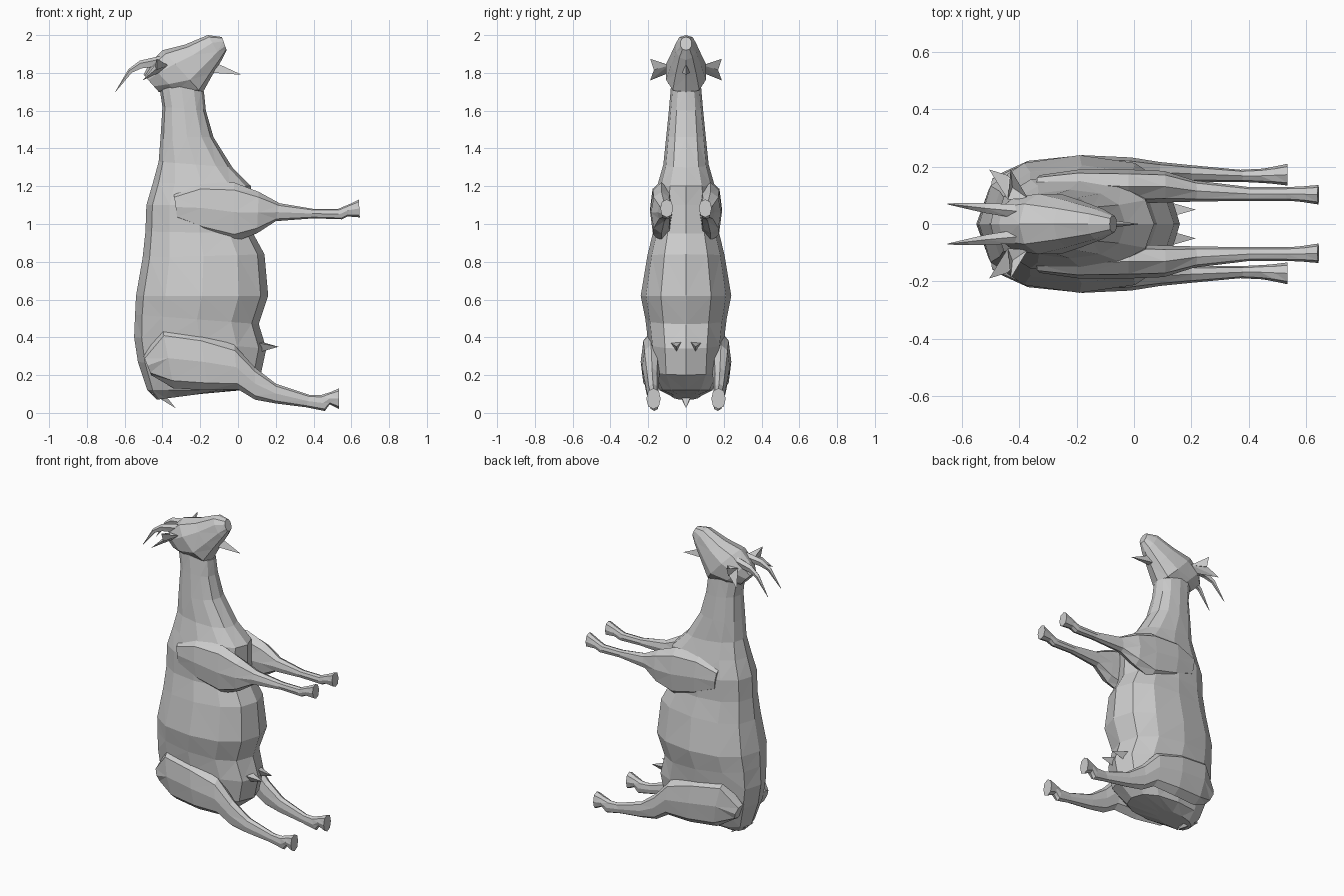
import bpy, bmesh, math
from mathutils import Vector

coat = bpy.data.materials.new("light_grey_coat")
coat.diffuse_color = (0.6, 0.6, 0.6, 1)


def finish(name, bm):
    bmesh.ops.triangulate(bm, faces=bm.faces[:], quad_method='SHORT_EDGE')
    bmesh.ops.recalc_face_normals(bm, faces=bm.faces[:])
    me = bpy.data.meshes.new(name)
    bm.to_mesh(me)
    bm.free()
    me.materials.append(coat)
    ob = bpy.data.objects.new(name, me)
    bpy.context.collection.objects.link(ob)
    return ob


def loft(name, stations, n=8, power=0.85):
    """Skin rings; station = (ax, az, bx, bz, y_centre, half_width)."""
    bm = bmesh.new()
    rings = []
    for ax, az, bx, bz, y, w in stations:
        a, b = Vector((ax, y, az)), Vector((bx, y, bz))
        mid, half = (a + b) / 2, (a - b) / 2
        ring = []
        for i in range(n):
            t = 2 * math.pi * i / n
            c, s = math.cos(t), math.sin(t)
            c = math.copysign(abs(c) ** power, c)
            s = math.copysign(abs(s) ** power, s)
            ring.append(bm.verts.new(mid + half * c + Vector((0, w * s, 0))))
        rings.append(ring)
    for r, q in zip(rings, rings[1:]):
        for i in range(n):
            j = (i + 1) % n
            bm.faces.new((r[i], r[j], q[j], q[i]))
    bm.faces.new(rings[0])
    bm.faces.new(rings[-1])
    return finish(name, bm)


def spike(name, base, tip):
    """Pointed piece from a base polygon to a tip."""
    bm = bmesh.new()
    vs = [bm.verts.new(p) for p in base]
    t = bm.verts.new(tip)
    bm.faces.new(vs)
    for i in range(len(vs)):
        bm.faces.new((vs[i], vs[(i + 1) % len(vs)], t))
    return finish(name, bm)


# Trunk and neck: back x, z, front x, z
loft("body", [
    (-0.43, 0.07, -0.20, 0.10, 0, 0.07),
    (-0.48, 0.12, 0.02, 0.12, 0, 0.14),
    (-0.53, 0.27, 0.12, 0.20, 0, 0.19),
    (-0.55, 0.40, 0.15, 0.34, 0, 0.20),
    (-0.545, 0.52, 0.11, 0.47, 0, 0.215),
    (-0.54, 0.62, 0.16, 0.62, 0, 0.24),
    (-0.505, 0.82, 0.14, 0.84, 0, 0.205),
    (-0.49, 0.96, 0.08, 0.95, 0, 0.175),
    (-0.485, 1.10, 0.07, 1.10, 0, 0.175),
    (-0.45, 1.22, 0.07, 1.20, 0, 0.15),
    (-0.42, 1.33, -0.03, 1.30, 0, 0.12),
    (-0.41, 1.46, -0.13, 1.46, 0, 0.105),
    (-0.40, 1.62, -0.17, 1.60, 0, 0.09),
    (-0.42, 1.75, -0.18, 1.70, 0, 0.08)], n=12)

# Head: crown x, z, jaw x, z
loft("head", [
    (-0.50, 1.79, -0.42, 1.70, 0, 0.05),
    (-0.47, 1.85, -0.32, 1.69, 0, 0.095),
    (-0.40, 1.92, -0.19, 1.69, 0, 0.11),
    (-0.28, 1.95, -0.14, 1.78, 0, 0.085),
    (-0.16, 2.00, -0.085, 1.87, 0, 0.055),
    (-0.085, 1.99, -0.06, 1.92, 0, 0.03)], n=10)

# Beard and tail
spike("beard", [(-0.13, -0.02, 1.80), (-0.13, 0.02, 1.80), (-0.11, 0, 1.85)],
      (0.02, 0, 1.79))
spike("tail", [(-0.47, -0.04, 0.11), (-0.47, 0.04, 0.11), (-0.39, 0.03, 0.10),
               (-0.39, -0.03, 0.10)], (-0.33, 0, 0.025))

for side, s in (("left", 1), ("right", -1)):
    # Front leg: shoulder, forearm, shin, hoof
    loft("front_leg_" + side, [
        (-0.34, 1.16, -0.32, 1.02, s * 0.14, 0.03),
        (-0.20, 1.22, -0.18, 0.95, s * 0.14, 0.05),
        (-0.02, 1.22, -0.02, 0.905, s * 0.13, 0.06),
        (0.11, 1.17, 0.10, 0.95, s * 0.13, 0.055),
        (0.22, 1.11, 0.20, 1.015, s * 0.115, 0.037),
        (0.40, 1.08, 0.40, 1.03, s * 0.105, 0.024),
        (0.53, 1.08, 0.55, 1.025, s * 0.105, 0.024),
        (0.59, 1.105, 0.58, 1.04, s * 0.104, 0.027),
        (0.64, 1.13, 0.645, 1.035, s * 0.102, 0.034)])
    # Hind leg: thigh, hock, shin, hoof
    loft("hind_leg_" + side, [
        (-0.50, 0.30, -0.46, 0.20, s * 0.12, 0.05),
        (-0.40, 0.45, -0.34, 0.13, s * 0.16, 0.06),
        (-0.20, 0.42, -0.16, 0.12, s * 0.185, 0.055),
        (-0.02, 0.36, 0.0, 0.125, s * 0.185, 0.047),
        (0.09, 0.24, 0.09, 0.07, s * 0.18, 0.036),
        (0.20, 0.155, 0.20, 0.05, s * 0.175, 0.03),
        (0.38, 0.095, 0.36, 0.03, s * 0.168, 0.021),
        (0.44, 0.095, 0.46, 0.01, s * 0.168, 0.025),
        (0.49, 0.11, 0.485, 0.045, s * 0.17, 0.03),
        (0.535, 0.13, 0.535, 0.02, s * 0.172, 0.038)])
    # Swept-back horn
    loft("horn_" + side, [
        (-0.41, 1.89, -0.43, 1.83, s * 0.045, 0.025),
        (-0.52, 1.865, -0.51, 1.82, s * 0.055, 0.018),
        (-0.58, 1.82, -0.56, 1.80, s * 0.062, 0.012),
        (-0.65, 1.70, -0.648, 1.70, s * 0.07, 0.002)], n=5)
    # Cupped ear flaring outwards
    base = [(-0.37, s * 0.09, 1.84), (-0.42, s * 0.09, 1.80),
            (-0.44, s * 0.085, 1.84)]
    spike("ear_upper_" + side, base + [(-0.43, s * 0.17, 1.815)],
          (-0.43, s * 0.19, 1.875))
    spike("ear_lower_" + side, base + [(-0.44, s * 0.17, 1.815)],
          (-0.505, s * 0.19, 1.76))
    # Teat
    spike("teat_" + side, [(0.11, s * 0.02, 0.38), (0.11, s * 0.08, 0.37),
                           (0.11, s * 0.05, 0.32)], (0.215, s * 0.05, 0.35))
